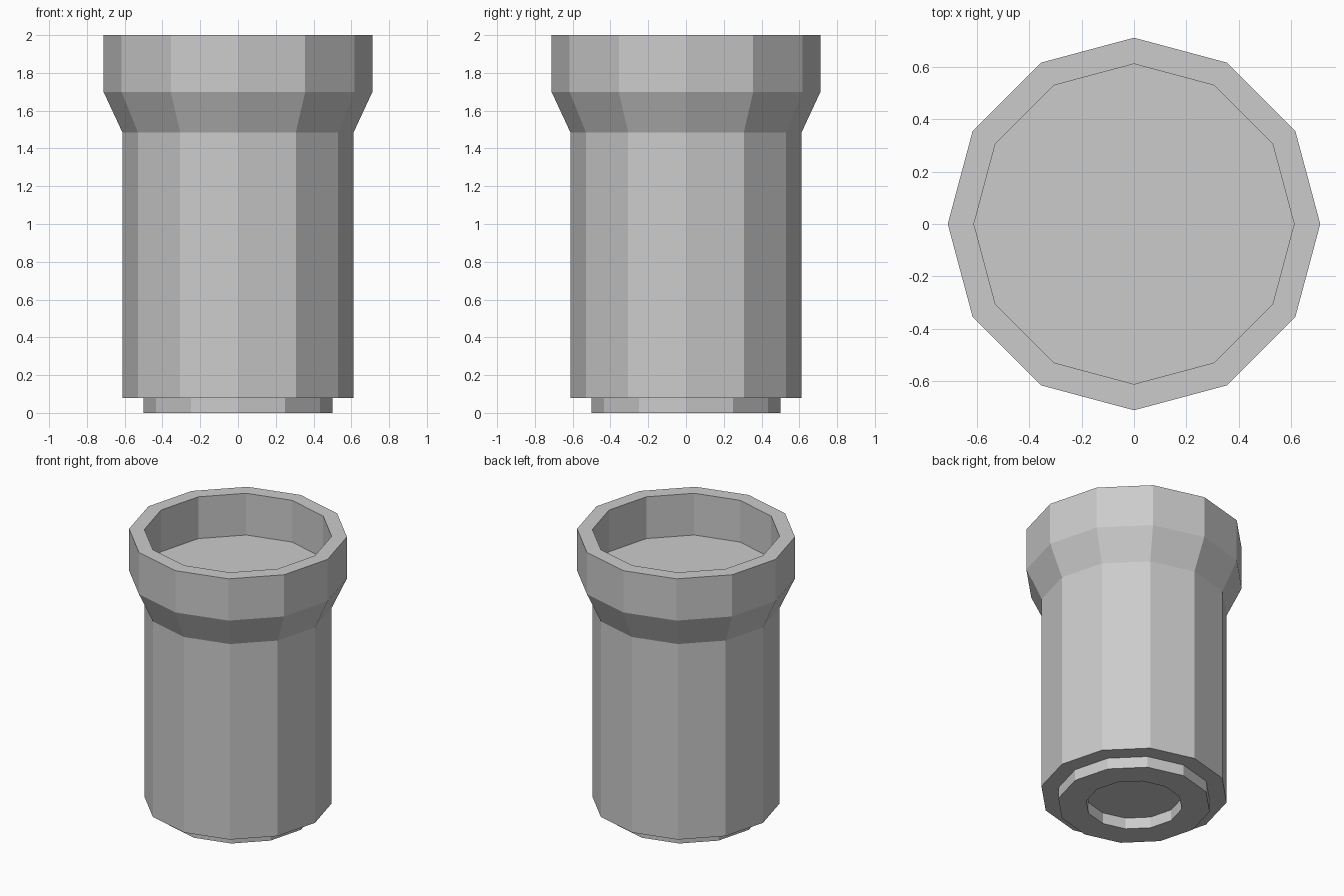
import bpy, bmesh, math

if "Cube" in bpy.data.objects:
    bpy.data.objects.remove(bpy.data.objects["Cube"])

SIDES = 12

grey = bpy.data.materials.new("plain grey")
grey.diffuse_color = (0.6, 0.6, 0.6, 1.0)
grey.use_nodes = True
grey.node_tree.nodes["Principled BSDF"].inputs["Base Color"].default_value = grey.diffuse_color


def lathe(name, profile):
    """Revolve a closed-off (radius, height) profile into a flat-shaded twelve-sided shell."""
    bm = bmesh.new()
    rings = []
    for r, z in profile:
        rings.append([bm.verts.new((r * math.cos(2 * math.pi * i / SIDES),
                                    r * math.sin(2 * math.pi * i / SIDES), z))
                      for i in range(SIDES)])
    for low, high in zip(rings, rings[1:]):
        for i in range(SIDES):
            j = (i + 1) % SIDES
            bm.faces.new((low[i], low[j], high[j], high[i]))
    # End caps: recessed underside and sunken floor
    bm.faces.new(rings[0][::-1])
    bm.faces.new(rings[-1])
    bmesh.ops.recalc_face_normals(bm, faces=bm.faces)
    mesh = bpy.data.meshes.new(name)
    bm.to_mesh(mesh)
    bm.free()
    mesh.materials.append(grey)
    obj = bpy.data.objects.new(name, mesh)
    bpy.context.collection.objects.link(obj)
    return obj


# One continuous shell, from the recess under the foot to the floor of the cup
lathe("flared_canister", [
    (0.315, 0.08), (0.315, 0.0),     # recess in the foot
    (0.50, 0.0), (0.50, 0.08),       # foot ring
    (0.612, 0.08), (0.612, 1.485),   # main body
    (0.712, 1.70), (0.712, 2.0),     # flare and collar
    (0.612, 2.0), (0.612, 1.70),     # rim and sunken floor
])
